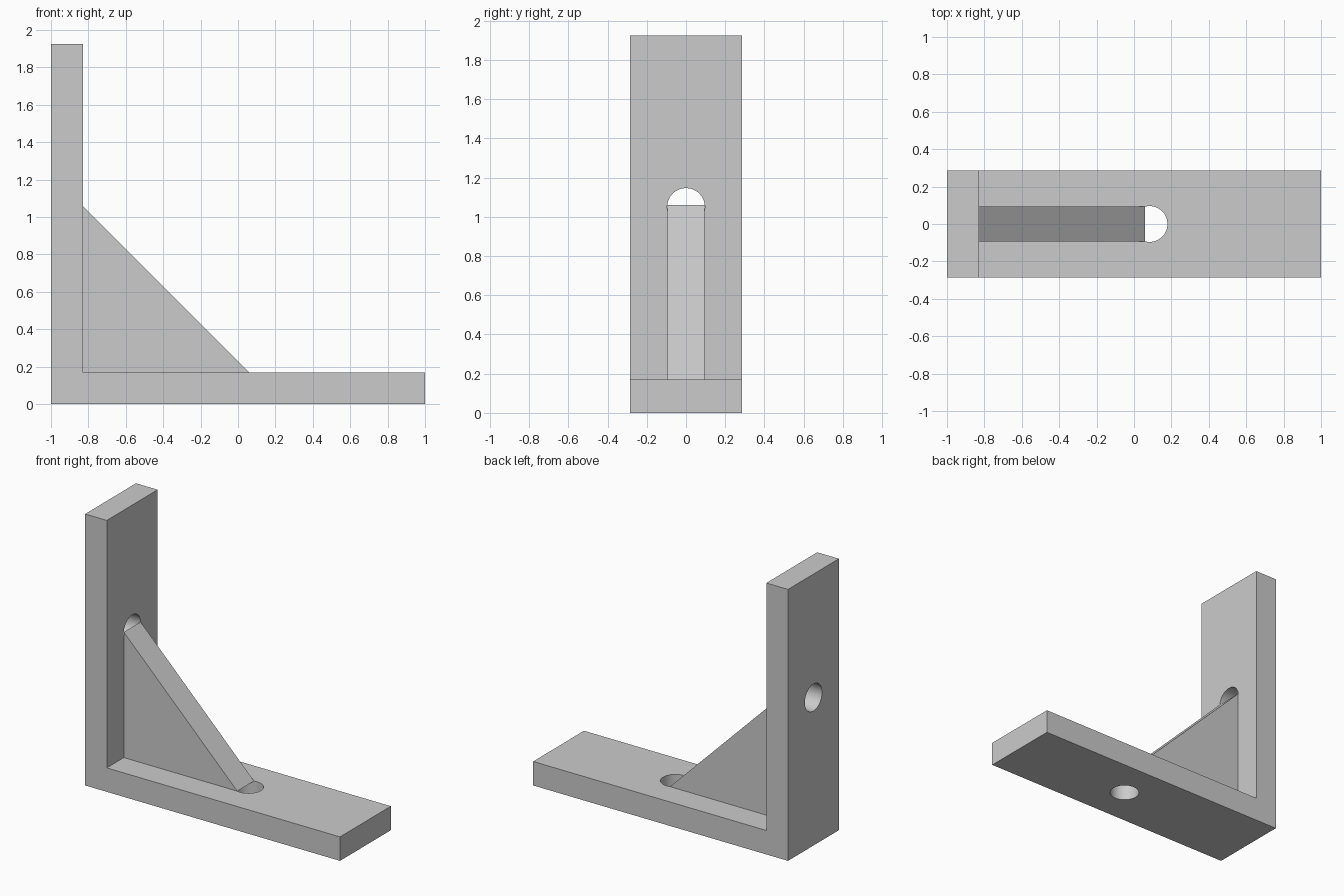
import bpy
import bmesh
from math import pi
from mathutils import Matrix, Vector

if "Cube" in bpy.data.objects:
    bpy.data.objects.remove(bpy.data.objects["Cube"], do_unlink=True)

HEIGHT, HALF_WIDTH, THICK = 1.925, 0.285, 0.17
INNER = -1 + THICK
RIB_HALF, RIB_LEG = 0.094, 0.89
HOLE_RADIUS = 0.096

grey = bpy.data.materials.new("plain grey")
grey.use_nodes = True
colour = (0.6, 0.6, 0.6, 1)
grey.diffuse_color = colour
grey.node_tree.nodes["Principled BSDF"].inputs["Base Color"].default_value = colour


def make_object(name, bm):
    bmesh.ops.recalc_face_normals(bm, faces=bm.faces)
    mesh = bpy.data.meshes.new(name)
    bm.to_mesh(mesh)
    bm.free()
    mesh.materials.append(grey)
    obj = bpy.data.objects.new(name, mesh)
    bpy.context.collection.objects.link(obj)
    return obj


def extrude_profile(name, points, half_width):
    """Extrude an x-z outline symmetrically along y."""
    bm = bmesh.new()
    face = bm.faces.new([bm.verts.new((x, -half_width, z)) for x, z in points])
    result = bmesh.ops.extrude_face_region(bm, geom=[face])
    verts = [v for v in result["geom"] if isinstance(v, bmesh.types.BMVert)]
    bmesh.ops.translate(bm, verts=verts, vec=(0, 2 * half_width, 0))
    return make_object(name, bm)


def drill(target, name, centre, rotation):
    """Cut a round through-hole with a hidden cylinder."""
    bm = bmesh.new()
    bmesh.ops.create_cone(bm, cap_ends=True, segments=64, radius1=HOLE_RADIUS,
                          radius2=HOLE_RADIUS, depth=THICK * 2,
                          matrix=Matrix.Translation(Vector(centre)) @ rotation)
    cutter = make_object(name, bm)
    cutter.hide_render = True
    cutter.hide_set(True)
    cutter.display_type = 'WIRE'
    mod = target.modifiers.new(name, 'BOOLEAN')
    mod.operation = 'DIFFERENCE'
    mod.solver = 'EXACT'
    mod.object = cutter
    return cutter


# L-shaped bracket body
body = extrude_profile("bracket_body", [
    (-1, 0), (1, 0), (1, THICK), (INNER, THICK), (INNER, HEIGHT), (-1, HEIGHT)],
    HALF_WIDTH)

# Screw holes through the base and the upright
cutters = [
    drill(body, "base_hole_cutter", (0.083, 0, THICK / 2), Matrix.Identity(4)),
    drill(body, "upright_hole_cutter", (-1 + THICK / 2, 0, 1.05),
          Matrix.Rotation(pi / 2, 4, 'Y')),
]

# Apply the cuts, then remove the helpers
bpy.context.view_layer.objects.active = body
body.select_set(True)
for mod in list(body.modifiers):
    bpy.ops.object.modifier_apply(modifier=mod.name)
for cutter in cutters:
    bpy.data.objects.remove(cutter, do_unlink=True)
bpy.ops.object.shade_smooth_by_angle(angle=pi / 6)

# Triangular stiffening rib in the inner corner
extrude_profile("corner_rib", [
    (INNER, THICK), (INNER + RIB_LEG, THICK), (INNER, THICK + RIB_LEG)], RIB_HALF)
